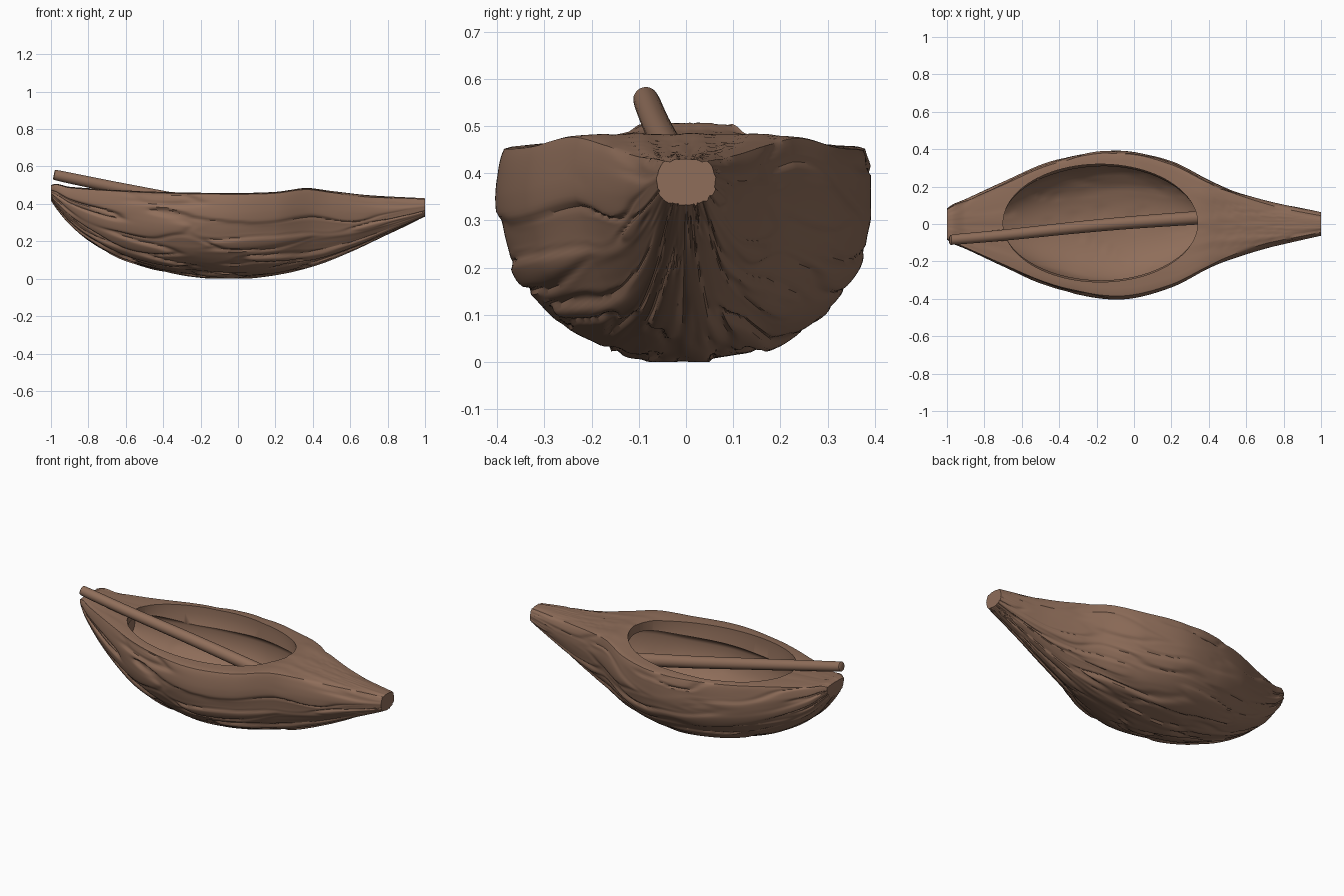
import bpy, bmesh, math
from mathutils import Vector, noise

if "Cube" in bpy.data.objects:
    bpy.data.objects.remove(bpy.data.objects["Cube"], do_unlink=True)

wood = bpy.data.materials.new("brown wood")
wood.use_nodes = True
COLOUR = (0.275, 0.155, 0.102, 1)
wood.diffuse_color = COLOUR
wood.node_tree.nodes["Principled BSDF"].inputs["Base Color"].default_value = COLOUR


def smooth_curve(points, x):
    """Smooth interpolation through (position, value) points."""
    n = len(points)
    i = 0
    while i < n - 2 and x > points[i + 1][0]:
        i += 1
    (x0, a), (x1, b) = points[i], points[i + 1]

    def slope(k):
        lo, hi = points[max(k - 1, 0)], points[min(k + 1, n - 1)]
        return (hi[1] - lo[1]) / (hi[0] - lo[0])
    h = x1 - x0
    t = (x - x0) / h
    return ((2*t**3 - 3*t*t + 1) * a + (t**3 - 2*t*t + t) * h * slope(i)
            + (3*t*t - 2*t**3) * b + (t**3 - t*t) * h * slope(i + 1))


def grain(p):
    """Carved cracks where stretched noise crosses zero, plus soft ledges."""
    warp = noise.noise(p * 1.7 + Vector((9, 4, 1)))
    n = noise.noise(p + Vector((0, 0.35 * warp, 0.35 * warp)))
    fade = max(0.0, min(1.0, 0.75 + 1.3 * noise.noise(p * 0.7 + Vector((3, 7, 5)))))
    return 0.25 - fade * math.exp(-(n / 0.1) ** 2) + 0.5 * math.tanh(4 * n)


def loft(name, rings):
    """Joins closed rings of points into a solid."""
    bm = bmesh.new()
    loops = [[bm.verts.new(p) for p in ring] for ring in rings]
    n = len(loops[0])
    for a, b in zip(loops, loops[1:]):
        for i in range(n):
            j = (i + 1) % n
            bm.faces.new((a[i], a[j], b[j], b[i]))
    bm.faces.new(loops[0][::-1])
    bm.faces.new(loops[-1])
    bmesh.ops.recalc_face_normals(bm, faces=bm.faces)
    mesh = bpy.data.meshes.new(name)
    bm.to_mesh(mesh)
    bm.free()
    mesh.materials.append(wood)
    obj = bpy.data.objects.new(name, mesh)
    bpy.context.collection.objects.link(obj)
    return obj


def activate(obj):
    bpy.ops.object.select_all(action='DESELECT')
    obj.select_set(True)
    bpy.context.view_layer.objects.active = obj


def carve(target, cutter):
    """Cuts one solid out of another and removes the cutter."""
    cutter.hide_render = True
    activate(target)
    cut = target.modifiers.new("carve", 'BOOLEAN')
    cut.operation = 'DIFFERENCE'
    cut.solver = 'EXACT'
    cut.object = cutter
    bpy.ops.object.modifier_apply(modifier=cut.name)
    bpy.data.objects.remove(cutter, do_unlink=True)


# Hull outlines along its length
TOP = [(-1, .5), (-.97, .506), (-.9, .49), (-.6, .472), (-.3, .463), (0, .459), (.2, .464),
       (.36, .483), (.5, .467), (.7, .445), (1, .43)]
BOTTOM = [(-1, .42), (-.97, .375), (-.9, .29), (-.8, .205), (-.65, .12), (-.5, .065),
          (-.3, .025), (-.05, .004), (.2, .026), (.4, .072), (.6, .148), (.8, .24), (1, .332)]
WIDTH = [(-1, .08), (-.97, .1), (-.9, .128), (-.7, .218), (-.5, .31), (-.3, .37),
         (-.05, .393), (.2, .33), (.4, .228), (.5, .187), (.7, .127), (.85, .093), (1, .062)]


def hull_ring(x):
    zt, zb, w = (smooth_curve(c, x) for c in (TOP, BOTTOM, WIDTH))
    end = max(0.0, min(1.0, (x - 0.4) / 0.6))
    zc = zb + (zt - zb) * (0.76 - 0.24 * end)
    corner = 0.94 - 0.4 * end
    side = []
    # Rounded belly, upright side, then the flat top
    for i in range(64):
        a = math.pi / 2 * i / 64
        side.append((w * math.sin(a) ** 0.9, zc - (zc - zb) * math.cos(a) ** 0.92, 1))
    for i in range(12):
        s = i / 12
        bend = 1 - math.sqrt(1 - s * s)
        side.append((w * (1 - (1 - corner) * bend), zc + (zt - zc) * s, 1 - 0.5 * s))
    for i in range(13):
        s = i / 12
        side.append((w * corner * (1 - s), zt - 0.006 * (1 - s) ** 4, 0.25))
    full = side + [(-y, z, k) for y, z, k in side[-2:0:-1]]
    ring = []
    for y, z, k in full:
        ang = math.atan2((z - zc) / (zt - zb), y / w)
        g = grain(Vector((x * 2, 4.6 * math.cos(ang), 4.6 * math.sin(ang))))
        out = Vector((y, z - zc)).normalized()
        if k == 0.25:
            out = Vector((0, 1))
        d = 0.0125 * k * g * min(1, w / 0.2)
        ring.append((x, y + out.x * d, max(0, z + out.y * d)))
    return ring


STEPS = 230
hull = loft("hull", [hull_ring(-1 + 2 * i / STEPS) for i in range(STEPS + 1)])


def cavity_ring(x):
    """Rounded inner section, kept one wall thickness inside the hull."""
    zt, zb, w = (smooth_curve(c, x) for c in (TOP, BOTTOM, WIDTH))
    w, zb, zt = w - 0.066, zb + 0.066, zt - 0.05
    zc = zb + (zt - zb) * 0.75
    ring = []
    for i in range(72):
        a = math.tau * i / 72
        s, c = math.sin(a), math.cos(a)
        y = w * math.copysign(abs(c) ** 0.9, c)
        z = zc + ((zt - zc) if s > 0 else (zc - zb)) * math.copysign(abs(s) ** 0.9, s)
        crack = math.exp(-(noise.noise(Vector((x * 2, y * 11, z * 3))) / 0.06) ** 2)
        ring.append((x, y, z - (0.005 * crack if s < -0.4 else 0)))
    return ring


def oval_ring(scale, z):
    return [(-0.18 + 0.52 * scale * math.cos(a), 0.005 + 0.315 * scale * math.sin(a), z)
            for a in (math.tau * i / 96 for i in range(96))]


# Scooped inside, opened through the deck by an oval mouth
carve(hull, loft("cavity_cutter", [cavity_ring(-0.77 + 1.3 * i / 80) for i in range(81)]))
carve(hull, loft("mouth_cutter", [oval_ring(0.9, 0.31), oval_ring(0.97, 0.36),
                                  oval_ring(1, 0.42), oval_ring(1, 0.7)]))
activate(hull)
bpy.ops.object.shade_smooth_by_angle(angle=math.radians(42))

# Long stick resting over the end and running down into the hollow
PATH_Y = [(-.985, -.085), (-.7, -.06), (-.3, -.018), (0, .009), (.5, .044)]
PATH_Z = [(-.985, .556), (-.7, .497), (-.35, .428), (0, .358), (.5, .262)]
rings = []
for i in range(31):
    x = -0.985 + 1.485 * i / 30
    y, z = smooth_curve(PATH_Y, x), smooth_curve(PATH_Z, x)
    r = 0.028 + 0.009 * i / 30
    for scale, shift in (((0.75, 0), (0.95, 0.004)) if i == 0 else ((1, 0),)):
        rings.append([(x + shift + 0.2 * r * scale * math.sin(a),
                       y + r * scale * math.cos(a), z + r * scale * math.sin(a))
                      for a in (math.tau * k / 24 for k in range(24))])
stick = loft("stick", rings)
activate(stick)
bpy.ops.object.shade_smooth_by_angle(angle=math.radians(42))
